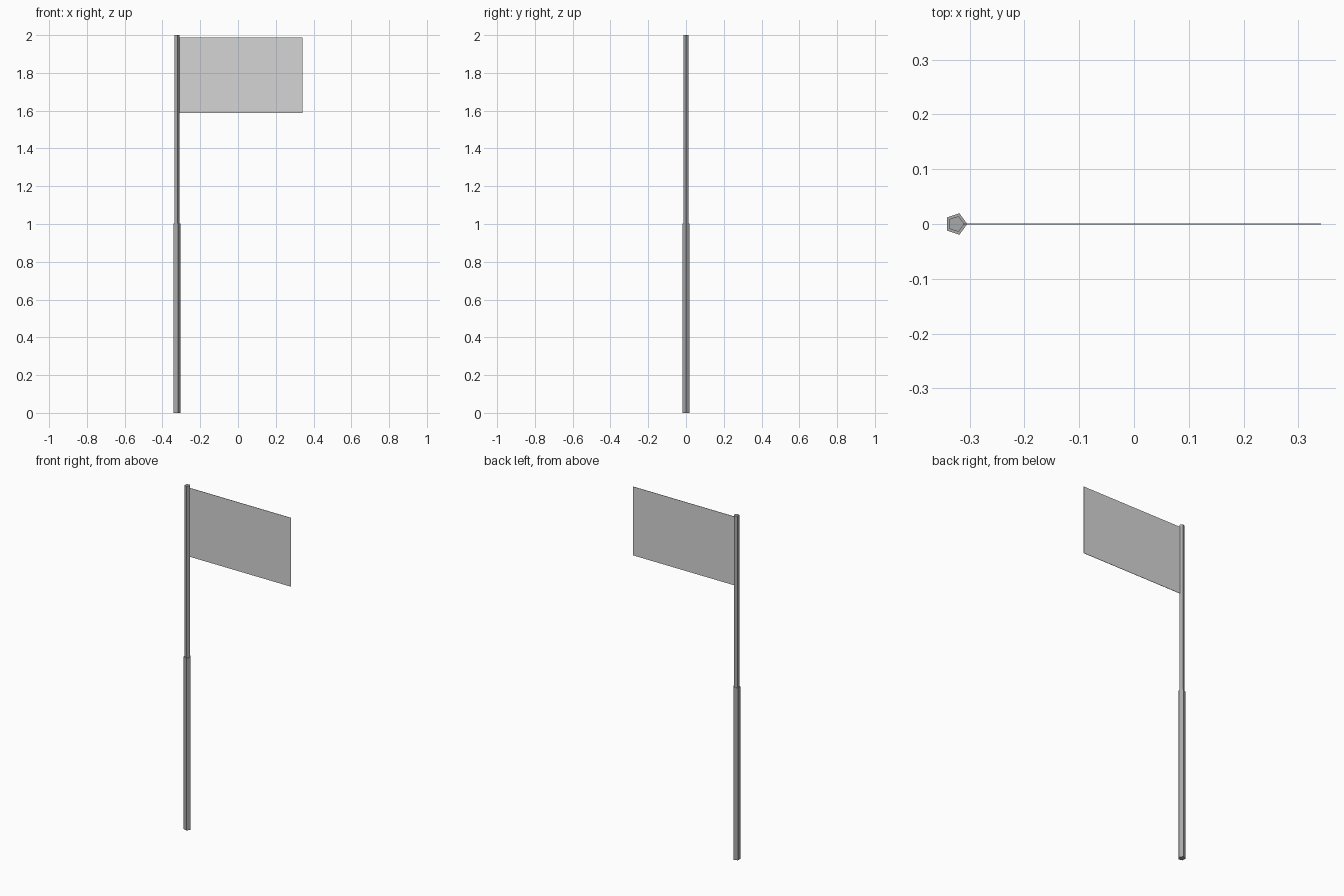
import bpy
import math

if "Cube" in bpy.data.objects:
    bpy.data.objects.remove(bpy.data.objects["Cube"])

POLE_X = -0.325


def material(name, value):
    mat = bpy.data.materials.new(name)
    mat.diffuse_color = (value, value, value, 1.0)
    mat.use_nodes = True
    mat.node_tree.nodes["Principled BSDF"].inputs["Base Color"].default_value = mat.diffuse_color
    return mat


pole_grey = material("pole grey", 0.4)
flag_grey = material("flag light grey", 0.66)


def pole_section(name, radius, z0, z1):
    """Five-sided tube with one corner pointing to +x."""
    bpy.ops.mesh.primitive_cylinder_add(vertices=5, radius=radius, depth=z1 - z0,
                                        location=(POLE_X, 0, (z0 + z1) / 2))
    obj = bpy.context.object
    obj.name = name
    obj.rotation_euler.z = -math.pi / 2
    obj.data.materials.append(pole_grey)


# Thick lower pole and thinner upper pole
pole_section("lower_pole", 0.0205, 0.0, 1.003)
pole_section("upper_pole", 0.015, 1.003, 2.0)

# Flag: a very thin flat panel
x0, x1, z0, z1 = -0.315, 0.341, 1.588, 1.988
bpy.ops.mesh.primitive_cube_add(size=1, location=((x0 + x1) / 2, 0, (z0 + z1) / 2))
flag = bpy.context.object
flag.name = "flag"
flag.scale = (x1 - x0, 0.002, z1 - z0)
flag.data.materials.append(flag_grey)
